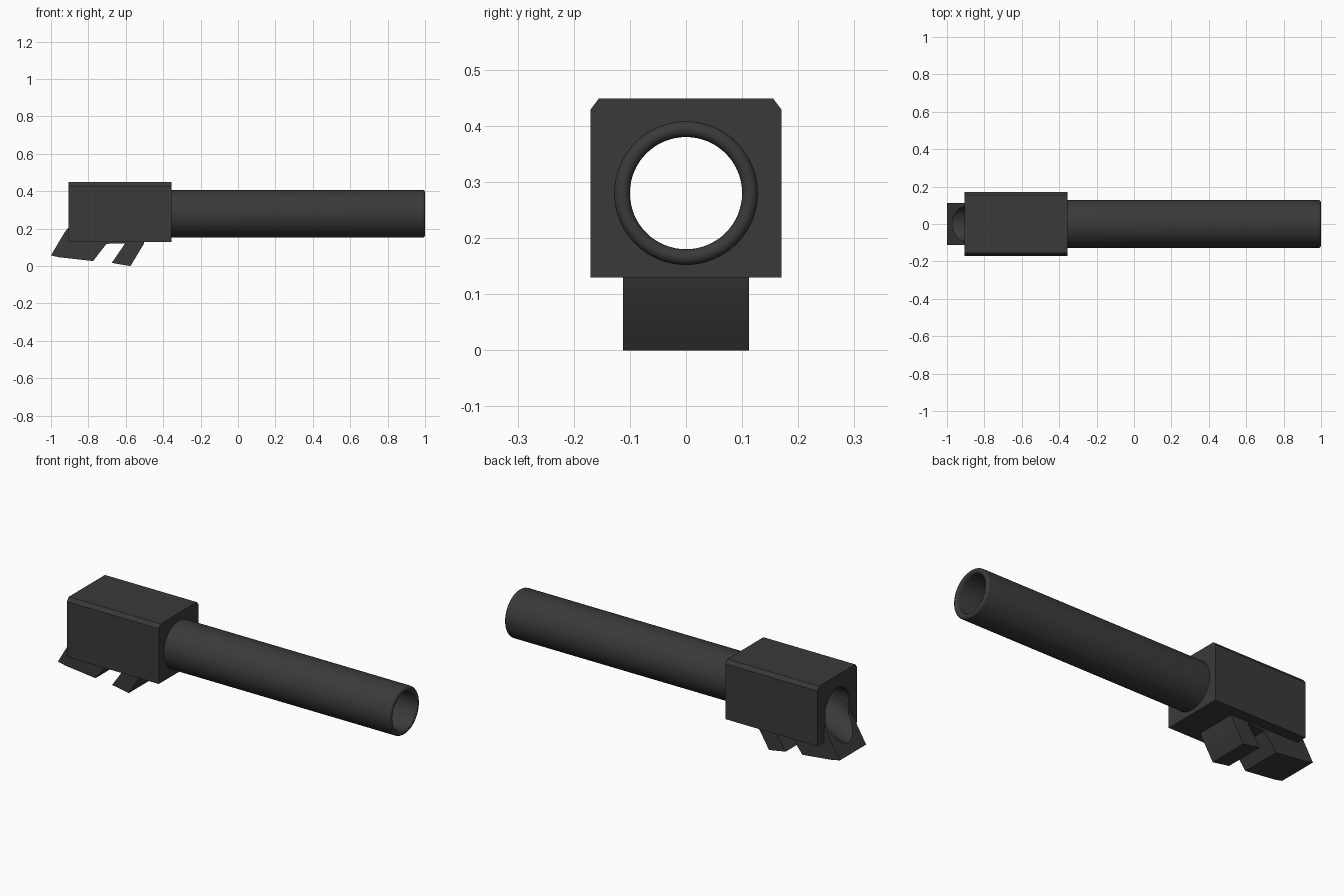
import bpy, bmesh, math
from mathutils import Matrix, Vector

cube = bpy.data.objects.get("Cube")
if cube:
    bpy.data.objects.remove(cube, do_unlink=True)

AXIS_Z = 0.283
BORE = 0.1

steel = bpy.data.materials.new("dark steel")
steel.use_nodes = True
colour = (0.042, 0.042, 0.042, 1)
steel.diffuse_color = colour
steel.node_tree.nodes["Principled BSDF"].inputs["Base Color"].default_value = colour


def finish(name, bm):
    bmesh.ops.recalc_face_normals(bm, faces=bm.faces)
    mesh = bpy.data.meshes.new(name)
    bm.to_mesh(mesh)
    bm.free()
    mesh.materials.append(steel)
    obj = bpy.data.objects.new(name, mesh)
    bpy.context.collection.objects.link(obj)
    return obj


def extrude(name, points, direction):
    """Solid made by pushing a flat outline along a direction."""
    bm = bmesh.new()
    face = bm.faces.new([bm.verts.new(p) for p in points])
    out = bmesh.ops.extrude_face_region(bm, geom=[face])
    verts = [v for v in out["geom"] if isinstance(v, bmesh.types.BMVert)]
    bmesh.ops.translate(bm, verts=verts, vec=direction)
    return finish(name, bm)


def cutter(name, start, end, radius):
    """Hidden round cutter between two points."""
    start, end = Vector(start), Vector(end)
    d = end - start
    bm = bmesh.new()
    turn = d.to_track_quat("Z", "Y").to_matrix().to_4x4()
    bmesh.ops.create_cone(bm, cap_ends=True, segments=64, radius1=radius, radius2=radius,
                          depth=d.length, matrix=Matrix.Translation((start + end) / 2) @ turn)
    obj = finish(name, bm)
    obj.hide_render = True
    obj.hide_viewport = True
    return obj


def cut(obj, tools):
    for tool in tools:
        mod = obj.modifiers.new("cut", "BOOLEAN")
        mod.operation = "DIFFERENCE"
        mod.solver = "EXACT"
        mod.object = tool


def smooth(obj):
    bpy.ops.object.select_all(action="DESELECT")
    obj.select_set(True)
    bpy.context.view_layer.objects.active = obj
    bpy.ops.object.shade_smooth_by_angle(angle=math.radians(30))


# Cutters for the bore and the sloping feed ramp
bore = cutter("bore_cutter", (-1.2, 0, AXIS_Z), (0, 0, AXIS_Z), BORE)
ramp = cutter("ramp_cutter", (-1.1, 0, 0.16), (-0.78, 0, 0.30), BORE)

# Chamber block with chamfered upper edges
half = [(0.17, 0.133), (0.17, 0.432), (0.155, 0.452)]
outline = half + [(-y, z) for y, z in reversed(half)]
block = extrude("chamber_block", [(-0.905, y, z) for y, z in outline], (0.55, 0, 0))
cut(block, [bore, ramp])
smooth(block)

# Locking lugs under the chamber, as one side profile
lug = [(-1, 0.06), (-0.955, 0.05), (-0.775, 0.03), (-0.703, 0.122), (-0.603, 0.125),
       (-0.675, 0.02), (-0.575, 0.003), (-0.503, 0.122), (-0.5, 0.14), (-0.86, 0.21),
       (-0.905, 0.21), (-0.925, 0.187)]
lugs = extrude("locking_lugs", [(x, -0.112, z) for x, z in lug], (0, 0.224, 0))
cut(lugs, [bore, ramp])
smooth(lugs)

# Barrel tube, turned from a wall section with a rounded muzzle
outer = 0.128
mid, wall = (outer + BORE) / 2, (outer - BORE) / 2
rim = [(1 - wall + wall * math.sin(a), mid + wall * math.cos(a))
       for a in [math.pi * i / 10 for i in range(11)]]
section = [(-0.36, outer)] + rim + [(-0.36, BORE)]
bm = bmesh.new()
SIDES = 64
rings = [[bm.verts.new((x, r * math.cos(t), AXIS_Z + r * math.sin(t))) for x, r in section]
         for t in [2 * math.pi * i / SIDES for i in range(SIDES)]]
count = len(section)
for i in range(SIDES):
    a, b = rings[i], rings[(i + 1) % SIDES]
    for j in range(count):
        k = (j + 1) % count
        bm.faces.new((a[j], a[k], b[k], b[j]))
tube = finish("barrel_tube", bm)
smooth(tube)
# Lowest lug corner rests on the ground
for obj in (block, lugs, tube, bore, ramp):
    obj.location.z -= 0.003
